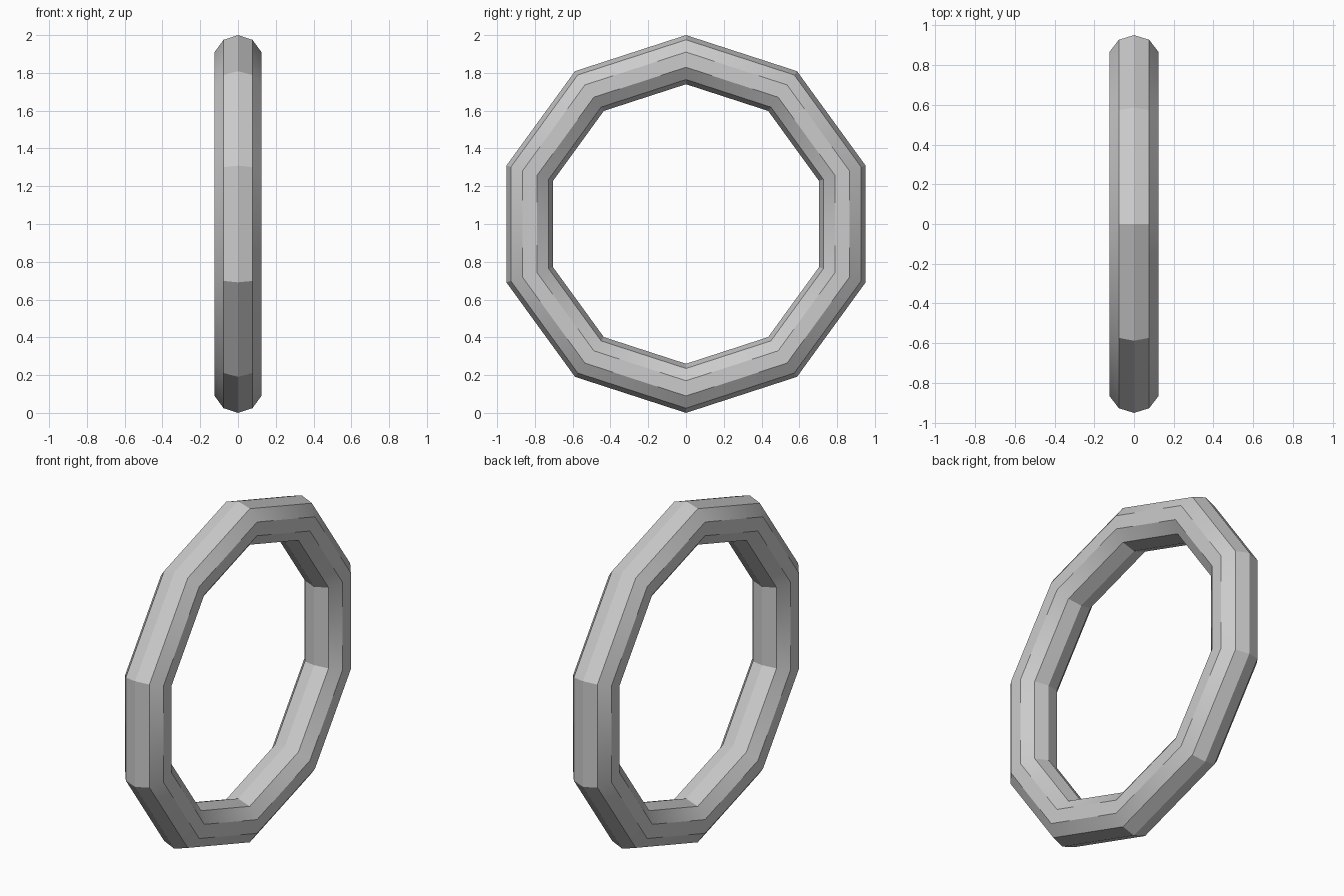
import bpy
from math import radians

if "Cube" in bpy.data.objects:
    bpy.data.objects.remove(bpy.data.objects["Cube"])

# Ten-sided ring standing upright, facing along x
bpy.ops.mesh.primitive_torus_add(
    major_segments=10, minor_segments=10,
    major_radius=0.87, minor_radius=0.13,
    location=(0, 0, 1), rotation=(0, radians(90), 0))
ring = bpy.context.object
ring.name = "ring"
bpy.ops.object.transform_apply(location=True, rotation=True, scale=True)

# Soft transitions along the sides, crisp edges elsewhere
bpy.ops.object.shade_smooth_by_angle(angle=radians(30))
